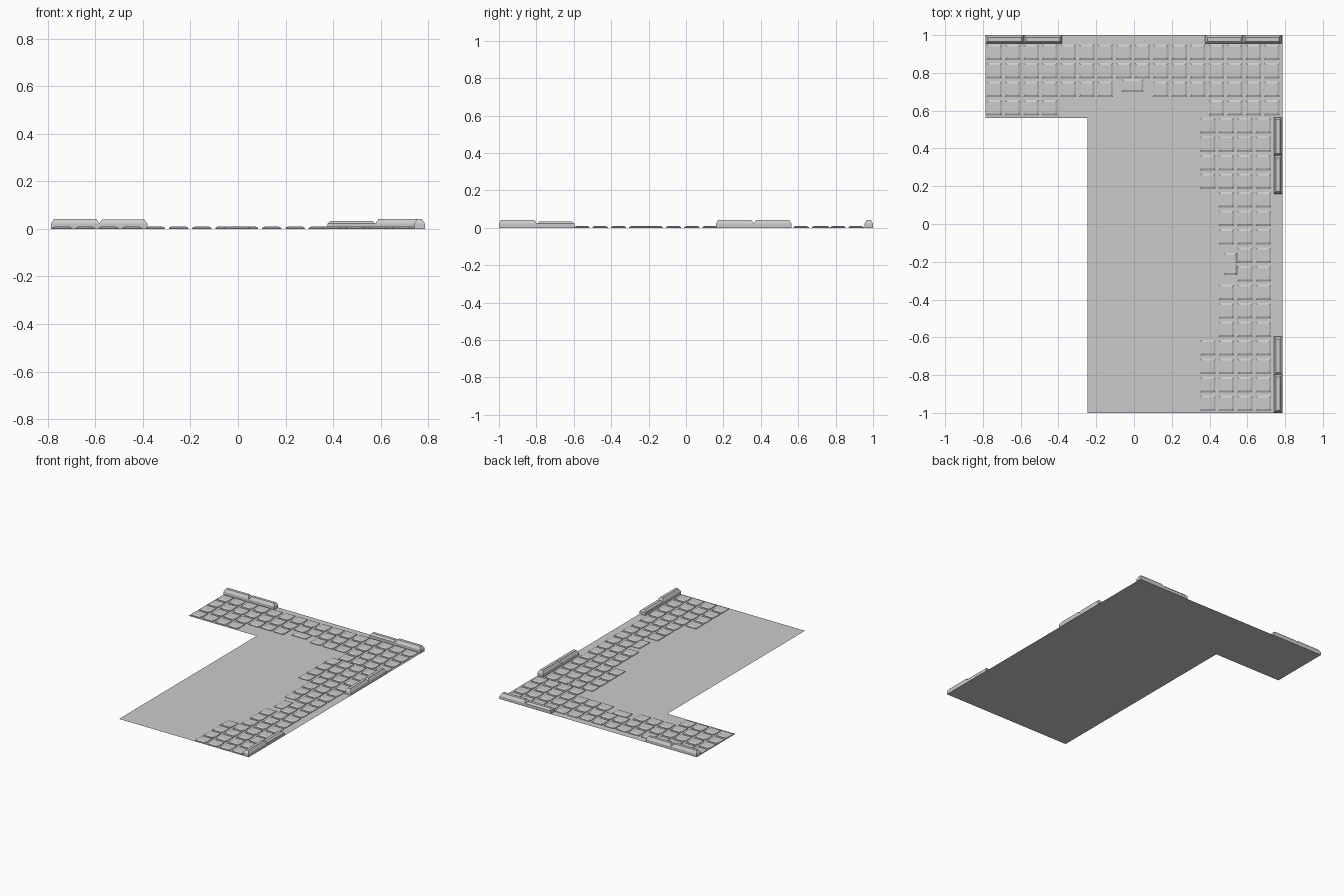
import bpy, bmesh

if "Cube" in bpy.data.objects:
    bpy.data.objects.remove(bpy.data.objects["Cube"])


def make_object(name, bm):
    mesh = bpy.data.meshes.new(name)
    bm.normal_update()
    bm.to_mesh(mesh)
    bm.free()
    ob = bpy.data.objects.new(name, mesh)
    bpy.context.collection.objects.link(ob)
    return ob


def add_raised_block(bm, cx, cy, sx, sy, z_side, z_top, inset):
    """Bottomless block: upright sides, then sloped sides up to a flat top."""
    rings = []
    for z, d in ((0, 0), (z_side, 0), (z_top, inset)):
        hx, hy = sx / 2 - d, sy / 2 - d
        rings.append([bm.verts.new((cx + a * hx, cy + b * hy, z))
                      for a, b in ((-1, -1), (1, -1), (1, 1), (-1, 1))])
    for lo, hi in zip(rings, rings[1:]):
        for i in range(4):
            j = (i + 1) % 4
            bm.faces.new((lo[i], lo[j], hi[j], hi[i]))
    bm.faces.new(rings[-1])


# L-shaped ground sheet
bm = bmesh.new()
outline = [(-0.785, 0.56), (-0.245, 0.56), (-0.245, -1), (0.785, -1),
           (0.785, 1), (-0.785, 1)]
bm.faces.new([bm.verts.new((x, y, 0)) for x, y in outline])
make_object("ground_sheet", bm)

# Square paving tiles
STEP, SIZE = 0.098, 0.082


def tile(bm, x, y, sx=SIZE, sy=SIZE):
    add_raised_block(bm, x, y, sx, sy, 0.004, 0.009, 0.010)


bm = bmesh.new()
back_rows = [range(16), range(16),
             [c for c in range(16) if c not in (7, 8)],
             [0, 1, 2, 3, 12, 13, 14, 15]]
for r, cols in enumerate(back_rows):
    for c in cols:
        tile(bm, -0.74 + c * STEP, 0.910 - r * STEP)
make_object("back_paving_tiles", bm)

bm = bmesh.new()
side_cols = [[0, 1, 2, 3, 12, 13, 14, 15],
             [r for r in range(16) if r not in (7, 8)],
             range(16), range(16)]
for c, rows in enumerate(side_cols):
    for r in rows:
        tile(bm, 0.391 + c * STEP, 0.521 - r * STEP)
make_object("side_paving_tiles", bm)

# Larger oblong slabs at the middle of each run
bm = bmesh.new()
tile(bm, -0.007, 0.733, 0.116, 0.068)
make_object("back_slab", bm)
bm = bmesh.new()
tile(bm, 0.510, -0.212, 0.068, 0.116)
make_object("side_slab", bm)

# Low kerbs: pairs of bevelled blocks along the back and right edges
LENGTH, WIDTH = 0.202, 0.045


def kerb_pair(name, start, along_x, heights):
    bm = bmesh.new()
    for i, h in enumerate(heights):
        mid = start + (i + 0.5) * LENGTH
        if along_x:
            add_raised_block(bm, mid, 1 - WIDTH / 2, LENGTH, WIDTH, 0.022, h, 0.012)
        else:
            add_raised_block(bm, 0.785 - WIDTH / 2, mid, WIDTH, LENGTH, 0.022, h, 0.012)
    bmesh.ops.remove_doubles(bm, verts=bm.verts, dist=0.0005)
    make_object(name, bm)


kerb_pair("back_left_kerb", -0.785, True, (0.042, 0.040))
kerb_pair("back_right_kerb", 0.381 - 0.005, True, (0.034, 0.042))
kerb_pair("side_back_kerb", 0.16, False, (0.042, 0.042))
kerb_pair("side_front_kerb", -1.0, False, (0.042, 0.033))
